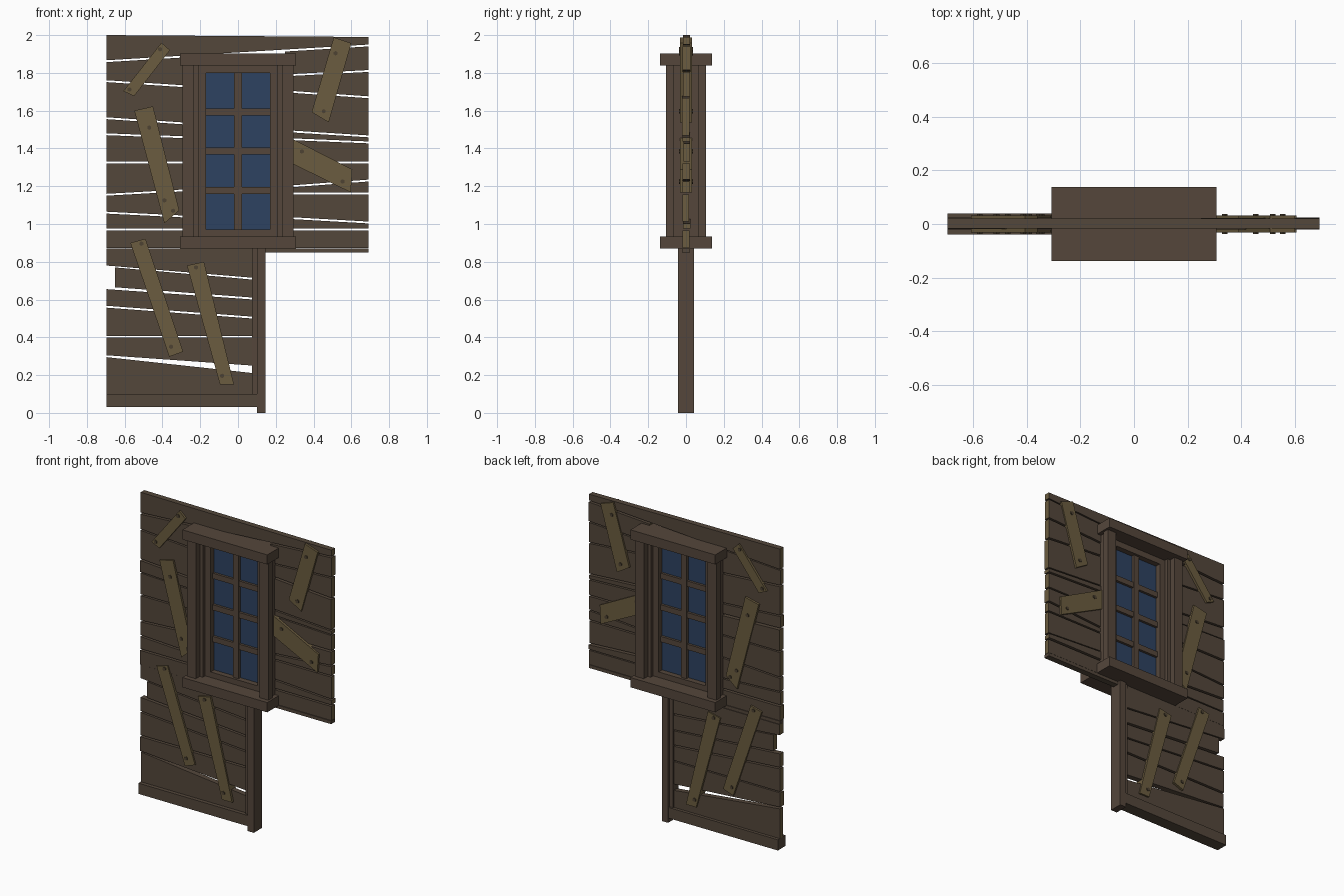
import bpy, bmesh, math, random
from mathutils import Matrix, Vector

if "Cube" in bpy.data.objects:
    bpy.data.objects.remove(bpy.data.objects["Cube"])

random.seed(4)


def material(name, rgb):
    m = bpy.data.materials.new(name)
    m.diffuse_color = (*rgb, 1)
    m.use_nodes = True
    m.node_tree.nodes["Principled BSDF"].inputs["Base Color"].default_value = m.diffuse_color
    return m


WALL = material("dark plank wood", (0.088, 0.063, 0.043))
FRAME = material("frame wood", (0.090, 0.062, 0.044))
TAN = material("pale board wood", (0.147, 0.107, 0.050))
GLASS = material("blue glass", (0.027, 0.054, 0.119))
NAIL = material("nail iron", (0.075, 0.055, 0.032))


def prism(name, outline, y0, y1, mats):
    """Extrude an x-z outline from y0 to y1."""
    bm = bmesh.new()
    face = bm.faces.new([bm.verts.new((x, y0, z)) for x, z in outline])
    ext = bmesh.ops.extrude_face_region(bm, geom=[face])
    bmesh.ops.translate(bm, vec=(0, y1 - y0, 0),
                        verts=[g for g in ext["geom"] if isinstance(g, bmesh.types.BMVert)])
    bmesh.ops.recalc_face_normals(bm, faces=bm.faces)
    if len(mats) > 1:  # sawn ends use the second colour
        for f in bm.faces:
            f.material_index = int(abs(f.normal.x) > 0.9)
    return finish(name, bm, mats)


def finish(name, bm, mats):
    me = bpy.data.meshes.new(name)
    bm.to_mesh(me)
    bm.free()
    for m in mats:
        me.materials.append(m)
    ob = bpy.data.objects.new(name, me)
    bpy.context.collection.objects.link(ob)
    return ob


def box(name, x0, x1, z0, z1, depth, mat):
    return prism(name, [(x0, z0), (x1, z0), (x1, z1), (x0, z1)], -depth, depth, [mat])


def planks(name, x0, x1, seams, gap=0.005):
    """Planks between neighbouring sloping seams (left z, right z), top to bottom."""
    for i, (a, b) in enumerate(zip(seams, seams[1:])):
        shift, half = random.uniform(-0.004, 0.004), random.uniform(0.017, 0.021)
        left = x0 + (0.045 if name == "lower_plank" and i == 1 else 0)  # broken end
        prism(f"{name}_{i}", [(left, b[0] + gap), (x1, b[1] + gap),
                              (x1, a[1] - gap), (left, a[0] - gap)],
              shift - half, shift + half, [WALL, TAN])


# Wall: one long top plank, then shorter ones either side of the window
prism("top_plank", [(-0.695, 1.867), (0.69, 1.95), (0.69, 1.99), (-0.695, 2.0)],
      -0.017, 0.02, [WALL, TAN])
planks("left_plank", -0.695, -0.25,
       [(1.862, 1.889), (1.756, 1.727), (1.56, 1.53), (1.475, 1.458), (1.326, 1.326),
        (1.155, 1.18), (1.06, 1.038), (0.97, 0.97), (0.868, 0.868)])
planks("right_plank", 0.25, 0.69,
       [(1.918, 1.945), (1.787, 1.81), (1.702, 1.671), (1.492, 1.464), (1.45, 1.432),
        (1.326, 1.326), (1.197, 1.23), (1.162, 1.162), (1.033, 1.008), (0.97, 0.97),
        (0.868, 0.868)])
box("wall_rail", -0.695, 0.69, 0.85, 0.871, 0.02, WALL)
planks("lower_plank", -0.695, 0.085,
       [(0.854, 0.854), (0.775, 0.71), (0.66, 0.605), (0.562, 0.504), (0.403, 0.403),
        (0.30, 0.245)])
planks("bottom_plank", -0.695, 0.085, [(0.30, 0.215), (0.095, 0.095)])
box("bottom_beam", -0.695, 0.10, 0.03, 0.10, 0.04, WALL)

# Door post with inner trim
box("door_post", 0.10, 0.145, 0, 0.875, 0.043, FRAME)
box("post_trim", 0.075, 0.10, 0.10, 0.87, 0.028, FRAME)

# Window: lintel, sill, jambs, sash, bars, glass
box("lintel", -0.308, 0.308, 1.84, 1.903, 0.137, FRAME)
box("sill", -0.308, 0.308, 0.87, 0.934, 0.137, FRAME)
for side, s in (("left", -1), ("right", 1)):
    box(f"{side}_jamb_core", *sorted((s * 0.21, s * 0.28)), 0.934, 1.84, 0.065, FRAME)
    for face, d in (("front", -1), ("back", 1)):
        x0, x1 = sorted((s * 0.232, s * 0.295))
        y0, y1 = sorted((d * 0.065, d * 0.106))
        prism(f"{side}_{face}_jamb", [(x0, 0.934), (x1, 0.934), (x1, 1.84), (x0, 1.84)],
              y0, y1, [FRAME])
    box(f"{side}_sash", *sorted((s * 0.17, s * 0.21)), 0.934, 1.84, 0.04, FRAME)
box("top_sash", -0.17, 0.17, 1.80, 1.84, 0.04, FRAME)
box("bottom_sash", -0.17, 0.17, 0.934, 0.97, 0.04, FRAME)
box("upright_bar", -0.02, 0.02, 0.97, 1.80, 0.024, FRAME)
for i, z in enumerate((1.178, 1.386, 1.593)):
    box(f"cross_bar_{i}", -0.17, 0.17, z - 0.018, z + 0.018, 0.02, FRAME)
box("glass", -0.17, 0.17, 0.97, 1.80, 0.004, GLASS)

# Crooked boards nailed across the wall: four corners, then nail positions
BOARDS = [
    ([(-0.405, 1.96), (-0.36, 1.92), (-0.55, 1.677), (-0.607, 1.703)],
     [(-0.412, 1.925), (-0.575, 1.712)]),
    ([(-0.549, 1.60), (-0.45, 1.623), (-0.311, 1.072), (-0.39, 1.003)],
     [(-0.47, 1.51), (-0.39, 1.125), (-0.343, 1.07)]),
    ([(-0.57, 0.90), (-0.49, 0.922), (-0.29, 0.324), (-0.364, 0.297)],
     [(-0.512, 0.896), (-0.354, 0.35)]),
    ([(-0.27, 0.78), (-0.18, 0.80), (-0.021, 0.149), (-0.095, 0.149)],
     [(-0.222, 0.77), (-0.084, 0.196)]),
    ([(0.507, 1.988), (0.60, 1.957), (0.48, 1.538), (0.39, 1.592)],
     [(0.517, 1.904), (0.454, 1.597)]),
    ([(0.27, 1.46), (0.605, 1.289), (0.597, 1.167), (0.27, 1.328)],
     [(0.338, 1.384), (0.554, 1.225)]),
]
for i, (outline, nails) in enumerate(BOARDS):
    prism(f"board_{i}", outline, -0.031, 0.031, [TAN])
    bm = bmesh.new()
    for x, z in nails:
        bmesh.ops.create_cone(bm, cap_ends=True, segments=6, radius1=0.012, radius2=0.012,
                              depth=0.074, matrix=Matrix.Translation((x, 0, z))
                              @ Matrix.Rotation(math.pi / 2, 4, "X"))
    finish(f"board_{i}_nails", bm, [NAIL])
